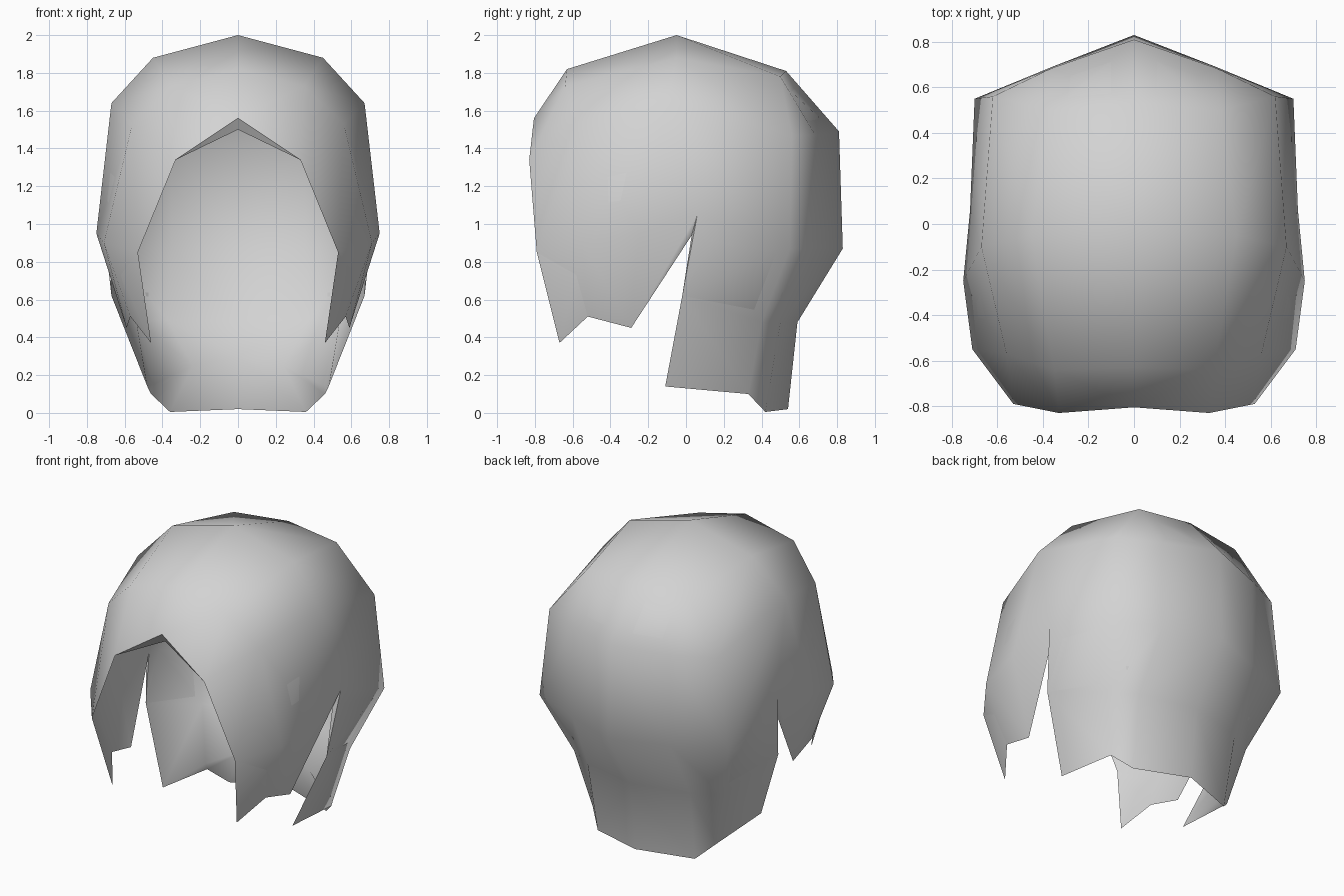
import bpy, bmesh, math
from mathutils import Vector

cube = bpy.data.objects.get("Cube")
if cube:
    bpy.data.objects.remove(cube, do_unlink=True)

# Single pale grey material
grey = bpy.data.materials.new("pale_grey")
grey.use_nodes = True
colour = (0.65, 0.65, 0.65, 1)
grey.diffuse_color = colour
bsdf = next(n for n in grey.node_tree.nodes if n.type == 'BSDF_PRINCIPLED')
bsdf.inputs["Base Color"].default_value = colour

# Control points of the left half, in strips running front to nape
strips = {
    # centre line
    "C": [(0, -.805, 1.56), (0, -.63, 1.82), (0, -.05, 2.0), (0, .53, 1.81),
          (0, .81, 1.49), (0, .83, .87), (0, .59, .48), (0, .54, .02)],
    # crown strip
    "P": [(.33, -.83, 1.34), (.35, -.64, 1.73), (.45, -.05, 1.88), (.38, .50, 1.78),
          (.36, .685, 1.47), (.36, .69, .87), (.38, .50, .48), (.36, .42, .005)],
    # temple strip
    "Q": [(.53, -.79, .85), (.56, -.57, 1.53), (.67, -.10, 1.64), (.62, .56, 1.47),
          (.70, .55, .87), (.55, .40, .48), (.46, .33, .10)],
    # widest side line, front to notch
    "S": [(.71, -.55, .90), (.75, -.25, .95), (.72, .06, 1.05)],
    # front lock tips
    "L": [(.46, -.67, .37), (.57, -.52, .51), (.59, -.29, .45)],
    # front edge of the nape
    "N": [(.67, -.02, .62), (.48, -.11, .14)],
}
pts = {k + str(i): Vector(p) for k, row in strips.items() for i, p in enumerate(row)}

# Faces: centre-to-crown strip, then crown, temples, locks and nape
faces = [[f"C{i}", f"C{i+1}", f"P{i+1}", f"P{i}"] for i in range(7)]
faces += [f.split() for f in (
    "P0 P1 Q1 Q0", "P1 P2 Q2 Q1", "P2 P3 Q3 Q2", "P3 P4 Q3",
    "P4 P5 Q4 Q3", "P5 P6 Q5 Q4", "P6 P7 Q6 Q5",
    "Q0 Q1 S0", "Q1 Q2 S1 S0", "Q2 S2 S1", "Q2 Q3 Q4 S2",
    "Q0 S0 L1 L0", "S0 S1 L2 L1", "S1 S2 L2",
    "S2 Q4 Q5 N0", "N0 Q5 Q6 N1")]

# Edge points shared by the outer and the lining, and lining points set by hand
shared = {"P0", "Q0", "L0", "L1", "L2", "N0", "N1"}
lining = {"C0": (0, -.77, 1.50), "S2": (.68, .03, .94), "C7": (0, .48, .30),
          "P7": (.24, .41, .25), "Q6": (.45, .30, .15)}
rim = "C0 P0 Q0 L0 L1 L2 S2 N0 N1 Q6 P7 C7".split()

bm = bmesh.new()
outer = {k: bm.verts.new(p) for k, p in pts.items()}
inner = {}
pivot = Vector((0, 0, 1))
for k, p in pts.items():
    if k in shared:
        inner[k] = outer[k]
    else:
        inner[k] = bm.verts.new(lining.get(k, pivot + (p - pivot) * 0.98))

for f in faces:
    bm.faces.new([outer[k] for k in f])
    bm.faces.new([inner[k] for k in reversed(f)])
# Rim joining outer and lining
for a, b in zip(rim, rim[1:]):
    loop = list(dict.fromkeys([outer[a], outer[b], inner[b], inner[a]]))
    if len(loop) > 2:
        bm.faces.new(loop)

# Mirror the half across x = 0
geom = bm.verts[:] + bm.edges[:] + bm.faces[:]
bmesh.ops.mirror(bm, geom=geom, axis='X', merge_dist=0.0005)
bmesh.ops.remove_doubles(bm, verts=bm.verts[:], dist=0.0005)
bmesh.ops.recalc_face_normals(bm, faces=bm.faces[:])

mesh = bpy.data.meshes.new("hair_cap")
bm.to_mesh(mesh)
bm.free()
mesh.materials.append(grey)
hair = bpy.data.objects.new("hair_cap", mesh)
bpy.context.collection.objects.link(hair)

# Smooth shading with sharp rims
bpy.ops.object.select_all(action='DESELECT')
hair.select_set(True)
bpy.context.view_layer.objects.active = hair
bpy.ops.object.shade_smooth_by_angle(angle=math.radians(60))
